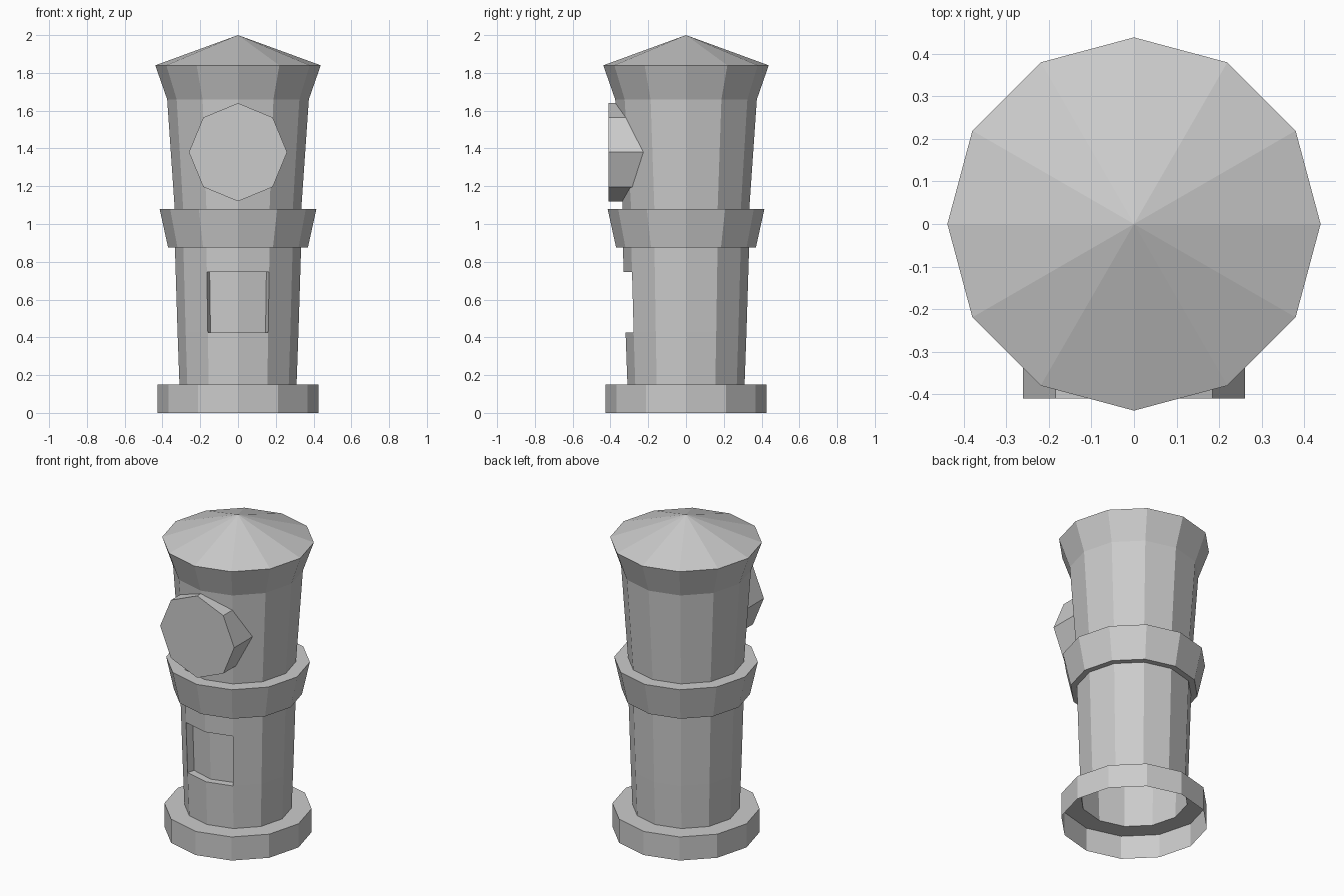
import bpy, bmesh
from math import sin, cos, pi

if "Cube" in bpy.data.objects:
    bpy.data.objects.remove(bpy.data.objects["Cube"])

SIDES = 12


def finish(bm, name):
    mesh = bpy.data.meshes.new(name)
    bm.to_mesh(mesh)
    bm.free()
    ob = bpy.data.objects.new(name, mesh)
    bpy.context.collection.objects.link(ob)
    return ob


def ring(bm, r, z):
    return [bm.verts.new((r * cos(2 * pi * i / SIDES), r * sin(2 * pi * i / SIDES), z))
            for i in range(SIDES)]


def bridge(bm, a, b):
    return [bm.faces.new((a[i], a[(i + 1) % SIDES], b[(i + 1) % SIDES], b[i]))
            for i in range(SIDES)]


# Tower shell: plinth, shaft, collar, upper shaft and flared cornice, open below
profile = [(0.425, 0), (0.425, 0.15), (0.31, 0.15), (0.32, 0.425), (0.33, 0.745),
           (0.334, 0.875), (0.37, 0.875), (0.415, 1.08), (0.335, 1.08),
           (0.375, 1.66), (0.438, 1.84)]
bm = bmesh.new()
rings = [ring(bm, r, z) for r, z in profile]
bands = [bridge(bm, a, b) for a, b in zip(rings, rings[1:])]

# Doorway: the two front faces of the shaft pushed inwards
door = [bands[3][8], bands[3][9]]
new = bmesh.ops.extrude_face_region(bm, geom=door)["geom"]
for v in [g for g in new if isinstance(g, bmesh.types.BMVert)]:
    v.co.x *= 0.91
    v.co.y += 0.045
left = [f for f in door if f.is_valid]
if left:
    bmesh.ops.delete(bm, geom=left, context='FACES')
finish(bm, "tower_body")

# Low conical roof
bm = bmesh.new()
eave = ring(bm, 0.438, 1.84)
apex = bm.verts.new((0, 0, 2))
for i in range(SIDES):
    bm.faces.new((eave[i], eave[(i + 1) % SIDES], apex))
finish(bm, "roof")

# Octagonal dial standing out of the front of the upper shaft
bm = bmesh.new()
front, back = [[bm.verts.new((0.26 * cos(i * pi / 4), y, 1.38 + 0.26 * sin(i * pi / 4)))
                for i in range(8)] for y in (-0.41, -0.21)]
bm.faces.new(front)
for i in range(8):
    j = (i + 1) % 8
    bm.faces.new((front[j], front[i], back[i], back[j]))
bmesh.ops.recalc_face_normals(bm, faces=bm.faces)
finish(bm, "dial")
